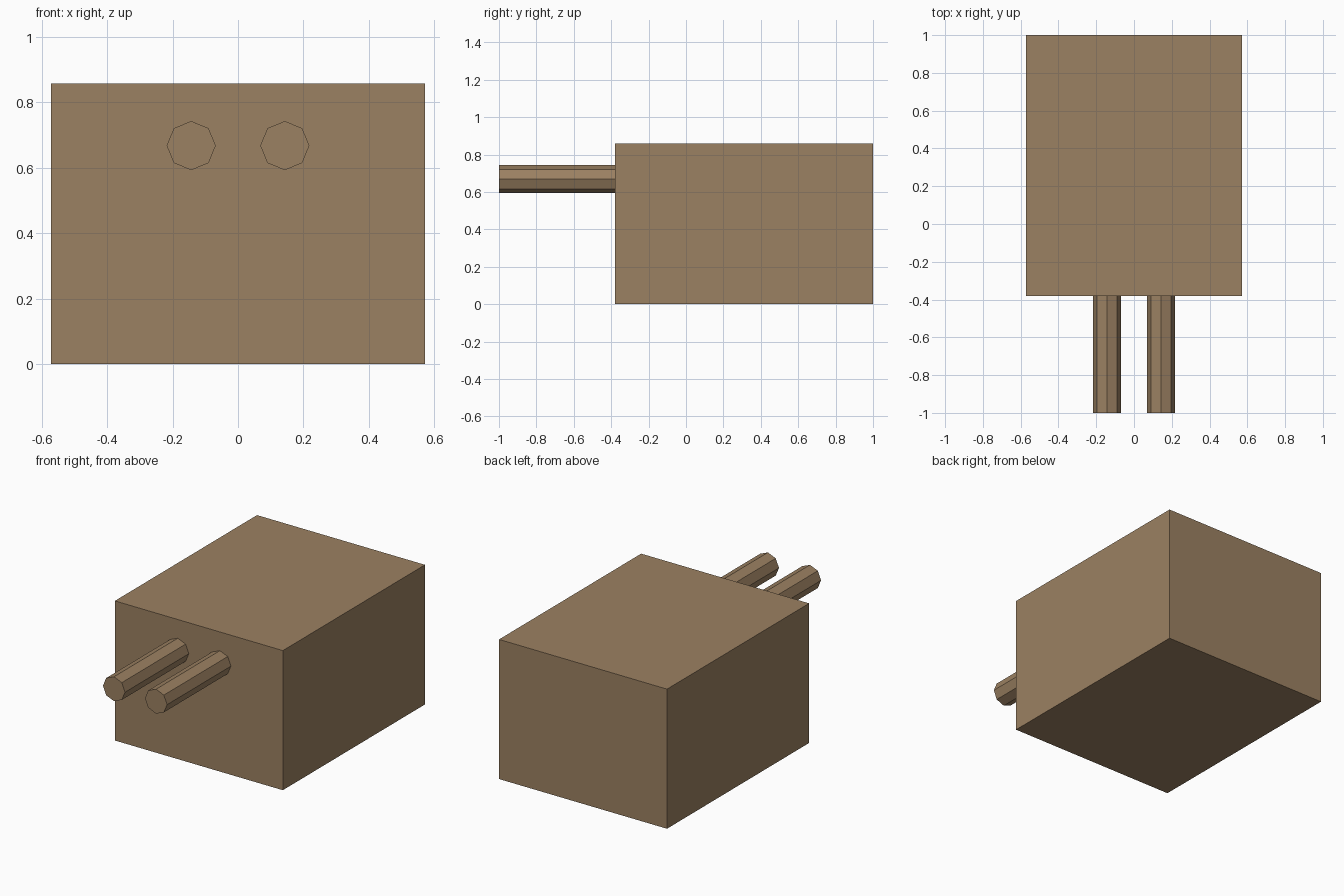
import bpy
import math

if "Cube" in bpy.data.objects:
    bpy.data.objects.remove(bpy.data.objects["Cube"])

brown = bpy.data.materials.new("warm brown")
brown.diffuse_color = (0.33, 0.219, 0.122, 1.0)
brown.use_nodes = True
brown.node_tree.nodes["Principled BSDF"].inputs["Base Color"].default_value = brown.diffuse_color

FRONT = -0.38  # y of the block's front face

# Main block
bpy.ops.mesh.primitive_cube_add(size=1, location=(0, (1 + FRONT) / 2, 0.429))
block = bpy.context.object
block.name = "block"
block.scale = (1.142, 1 - FRONT, 0.858)
bpy.ops.object.transform_apply(location=False, rotation=False, scale=True)
block.data.materials.append(brown)

# Pair of eight-sided pegs sticking out of the front
for side, name in ((-1, "left_peg"), (1, "right_peg")):
    bpy.ops.mesh.primitive_cylinder_add(
        vertices=8, radius=0.075, depth=1 + FRONT,
        location=(side * 0.143, (FRONT - 1) / 2, 0.668),
        rotation=(math.pi / 2, 0, 0))
    peg = bpy.context.object
    peg.name = name
    peg.data.materials.append(brown)
